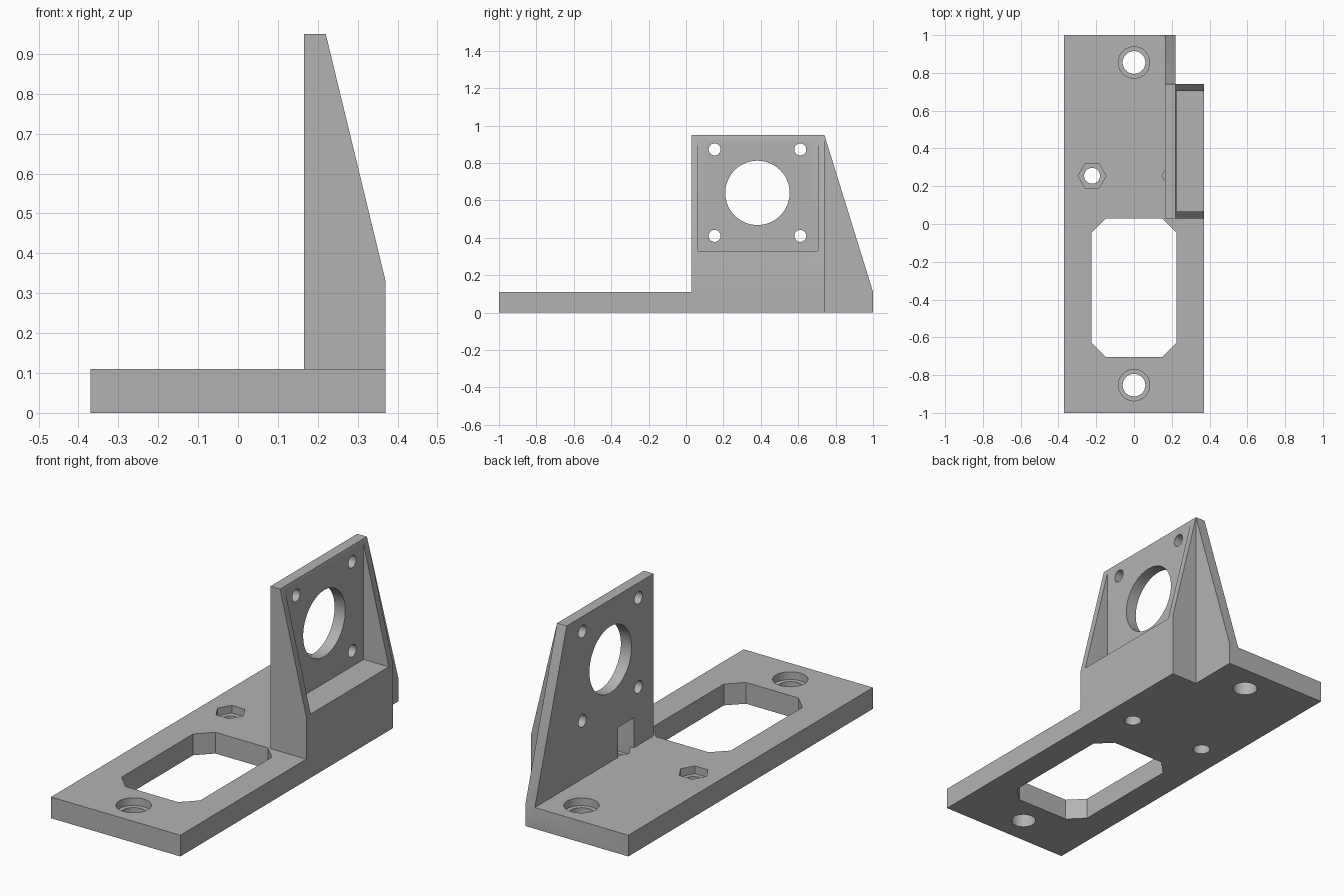
import bpy, bmesh, math
from mathutils import Vector

cube = bpy.data.objects.get("Cube")
if cube:
    bpy.data.objects.remove(cube, do_unlink=True)

grey = bpy.data.materials.new("plain_grey")
grey.use_nodes = True
grey.diffuse_color = (0.45, 0.45, 0.45, 1)
grey.node_tree.nodes["Principled BSDF"].inputs["Base Color"].default_value = (0.45, 0.45, 0.45, 1)


def prism(name, profile, axis, low, high):
    """Extrude a 2D profile along an axis; the profile uses the other two axes in order."""
    def point(a, b, c):
        return {"x": (c, a, b), "y": (a, c, b), "z": (a, b, c)}[axis]
    bm = bmesh.new()
    face = bm.faces.new([bm.verts.new(point(a, b, low)) for a, b in profile])
    new = bmesh.ops.extrude_face_region(bm, geom=[face])["geom"]
    offset = Vector(point(0, 0, high - low))
    bmesh.ops.translate(bm, vec=offset, verts=[g for g in new if isinstance(g, bmesh.types.BMVert)])
    bmesh.ops.recalc_face_normals(bm, faces=bm.faces)
    mesh = bpy.data.meshes.new(name)
    bm.to_mesh(mesh)
    bm.free()
    mesh.materials.append(grey)
    ob = bpy.data.objects.new(name, mesh)
    bpy.context.collection.objects.link(ob)
    return ob


def rect(a0, a1, b0, b1):
    return [(a0, b0), (a1, b0), (a1, b1), (a0, b1)]


def ring(a, b, radius, sides=48):
    return [(a + radius * math.cos(math.tau * i / sides),
             b + radius * math.sin(math.tau * i / sides)) for i in range(sides)]


def combine(target, other, operation):
    """Apply a boolean and remove the helper."""
    mod = target.modifiers.new("join", "BOOLEAN")
    mod.operation, mod.solver, mod.object = operation, "EXACT", other
    other.hide_render = True
    bpy.context.view_layer.update()
    result = bpy.data.meshes.new_from_object(target.evaluated_get(bpy.context.evaluated_depsgraph_get()))
    target.modifiers.clear()
    target.data = result
    bpy.data.objects.remove(other, do_unlink=True)


def cut(profile, axis, low, high):
    combine(bracket, prism("cutter", profile, axis, low, high), "DIFFERENCE")


BASE, TOP, WALL, OUTER, SIDE = 0.11, 0.95, 0.165, 0.22, 0.37
FRONT, BACK = 0.03, 0.74

# Base plate with a notched rear corner
bracket = prism("motor_bracket", [(-SIDE, -1), (SIDE, -1), (SIDE, BACK), (OUTER, BACK),
                                  (OUTER, 1), (-SIDE, 1)], "z", 0, BASE)

# Tapered motor mount, then the wall with its sloping rear fin
mount = prism("motor_mount", [(WALL, 0), (SIDE, 0), (SIDE, 0.33), (OUTER, TOP), (WALL, TOP)],
              "y", FRONT, BACK)
combine(bracket, mount, "UNION")
fin = prism("wall_fin", [(FRONT, 0), (1, 0), (1, BASE), (BACK, TOP), (FRONT, TOP)], "x", WALL, OUTER)
combine(bracket, fin, "UNION")

# Motor pocket between the two side gussets
cut(rect(0.226, 0.5, FRONT + 0.035, BACK - 0.035), "z", 0.33, 1.1)

# Shaft opening and four screw holes through the wall
cut(ring(0.382, 0.64, 0.172, 64), "x", 0.1, 0.3)
for y in (0.153, 0.611):
    for z in (0.41, 0.872):
        cut(ring(y, z, 0.032, 32), "x", 0.1, 0.3)

# Large opening in the base with chamfered corners
w, y0, y1, c = 0.225, -0.705, FRONT, 0.075
cut([(-w, y0 + c), (c - w, y0), (w - c, y0), (w, y0 + c),
     (w, y1 - c), (w - c, y1), (c - w, y1), (-w, y1 - c)], "z", -0.1, BASE + 0.0001)

# Counterbored mounting holes
for y in (-0.853, 0.855):
    cut(ring(0, y, 0.06), "z", -0.1, 0.2)
    cut(ring(0, y, 0.083), "z", 0.07, 0.2)

# Hexagonal nut recesses; the left one sits under the wall and opens through a slot
for x in (-0.222, 0.222):
    cut(ring(x, 0.255, 0.042, 32), "z", -0.1, 0.15)
    cut(ring(x, 0.255, 0.074, 6), "z", 0.07, 0.265)
cut(rect(0.1, 0.222, 0.191, 0.319), "z", BASE, 0.265)

# Smooth round holes, crisp edges elsewhere
bpy.ops.object.select_all(action="DESELECT")
bracket.select_set(True)
bpy.context.view_layer.objects.active = bracket
bpy.ops.object.shade_smooth_by_angle(angle=math.radians(25))
